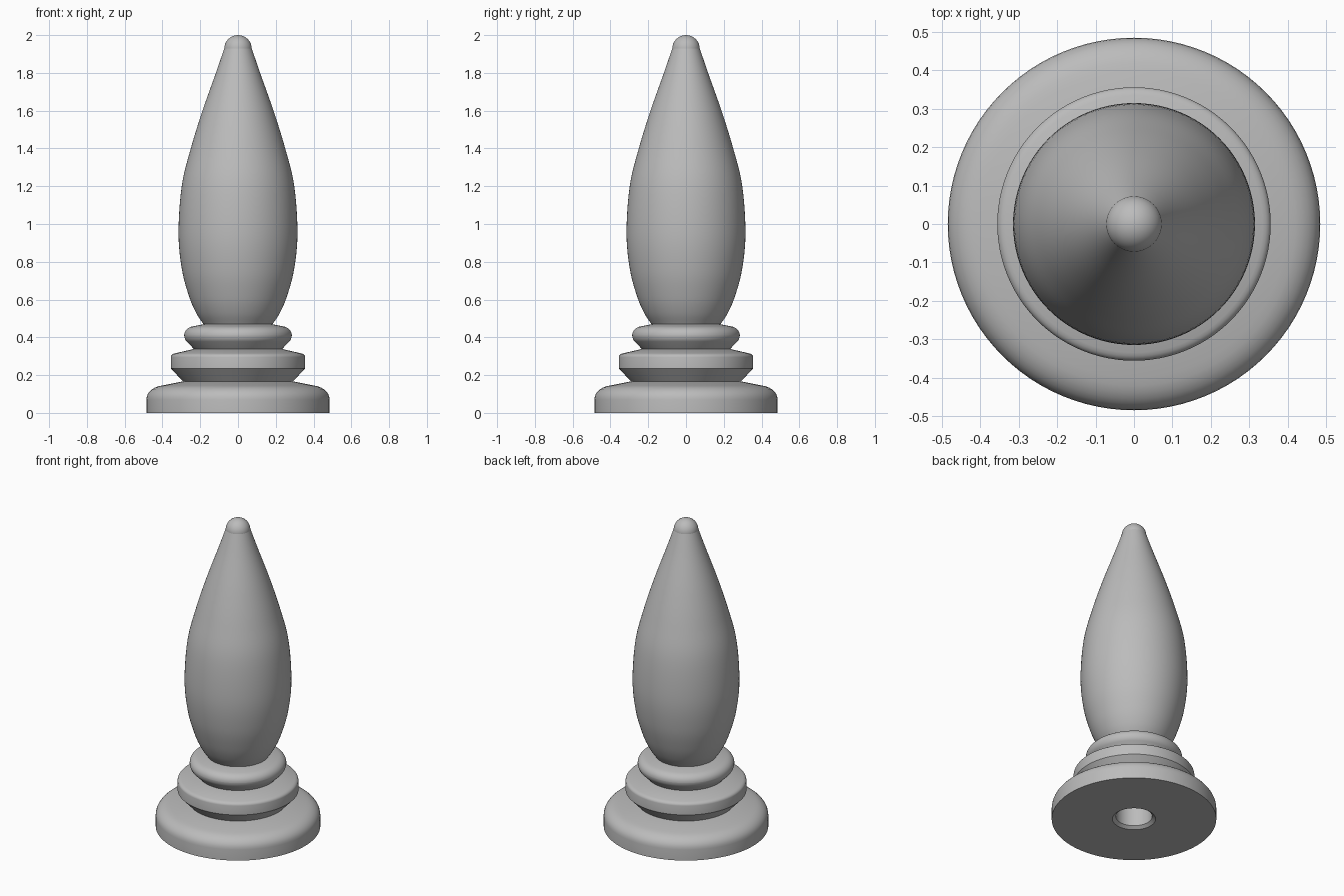
import bpy
import bmesh
import math
from mathutils import Vector
from mathutils.geometry import interpolate_bezier

if "Cube" in bpy.data.objects:
    bpy.data.objects.remove(bpy.data.objects["Cube"], do_unlink=True)

grey = bpy.data.materials.new("plain_grey")
grey.use_nodes = True
colour = (0.5, 0.5, 0.5, 1)
grey.diffuse_color = colour
grey.node_tree.nodes["Principled BSDF"].inputs["Base Color"].default_value = colour

SEGMENTS = 96


def rounded(start, corner, end, steps=8):
    """Points of a soft corner that leaves start and arrives at end."""
    a, b, c = Vector(start), Vector(corner), Vector(end)
    pts = interpolate_bezier(a, a.lerp(b, 0.6), c.lerp(b, 0.6), c, steps)
    return [(p[0], p[1]) for p in pts]


def smooth_curve(knots, steps=6):
    """Catmull-Rom curve through (radius, height) knots."""
    k = [Vector(p) for p in knots]
    k = [2 * k[0] - k[1]] + k + [2 * k[-1] - k[-2]]
    pts = []
    for p0, p1, p2, p3 in zip(k, k[1:], k[2:], k[3:]):
        seg = interpolate_bezier(p1, p1 + (p2 - p0) / 6, p2 - (p3 - p1) / 6, p2, steps + 1)
        pts += [(p[0], p[1]) for p in seg[:-1]]
    return pts + [tuple(knots[-1])]


def lathe(name, profile, closed=False):
    """Turn a (radius, height) profile around the z axis."""
    bm = bmesh.new()
    verts = [bm.verts.new((r, 0, z)) for r, z in profile]
    edges = [bm.edges.new(pair) for pair in zip(verts, verts[1:])]
    if closed:
        edges.append(bm.edges.new((verts[-1], verts[0])))
    bmesh.ops.spin(bm, geom=verts + edges, cent=(0, 0, 0), axis=(0, 0, 1),
                   angle=math.tau, steps=SEGMENTS, use_merge=False)
    bmesh.ops.remove_doubles(bm, verts=bm.verts, dist=0.0001)
    bmesh.ops.recalc_face_normals(bm, faces=bm.faces)
    mesh = bpy.data.meshes.new(name)
    bm.to_mesh(mesh)
    bm.free()
    mesh.materials.append(grey)
    obj = bpy.data.objects.new(name, mesh)
    bpy.context.collection.objects.link(obj)
    bpy.ops.object.select_all(action="DESELECT")
    obj.select_set(True)
    bpy.context.view_layer.objects.active = obj
    bpy.ops.object.shade_smooth_by_angle(angle=math.radians(30))


# Base with a blind, countersunk hole underneath
lathe("base", [(0, 0.4), (0.107, 0.4), (0.107, 0.016), (0.127, 0), (0.485, 0)]
      + rounded((0.485, 0.07), (0.485, 0.135), (0.40, 0.145))
      + [(0.29, 0.167), (0.15, 0.167)])

# Middle collar: undercut below, shallow slope above
lathe("middle_collar", [(0.15, 0.16), (0.285, 0.16), (0.356, 0.236)]
      + rounded((0.356, 0.295), (0.356, 0.31), (0.335, 0.315), 5)
      + [(0.235, 0.338), (0.15, 0.338)], closed=True)

# Upper collar with a soft rim
lathe("upper_collar", [(0.15, 0.335), (0.23, 0.335)]
      + rounded((0.272, 0.378), (0.284, 0.39), (0.285, 0.41), 5)
      + rounded((0.285, 0.411), (0.285, 0.45), (0.24, 0.458))
      + [(0.18, 0.47), (0.15, 0.47)], closed=True)

# Tapering body, wide at the lower third
lathe("body", [(0, 0.465)] + smooth_curve([
    (0.18, 0.465), (0.222, 0.53), (0.26, 0.62), (0.297, 0.76), (0.315, 0.95),
    (0.298, 1.2), (0.25, 1.4), (0.188, 1.6), (0.117, 1.8), (0.071, 1.935)]) + [(0, 1.935)])

# Rounded tip
TIP = 0.073
angles = [math.radians(a) for a in range(-20, 91, 10)]
lathe("tip", [(0, 2 - TIP * 1.4)]
      + [(TIP * math.cos(a), 2 - TIP + TIP * math.sin(a)) for a in angles])
